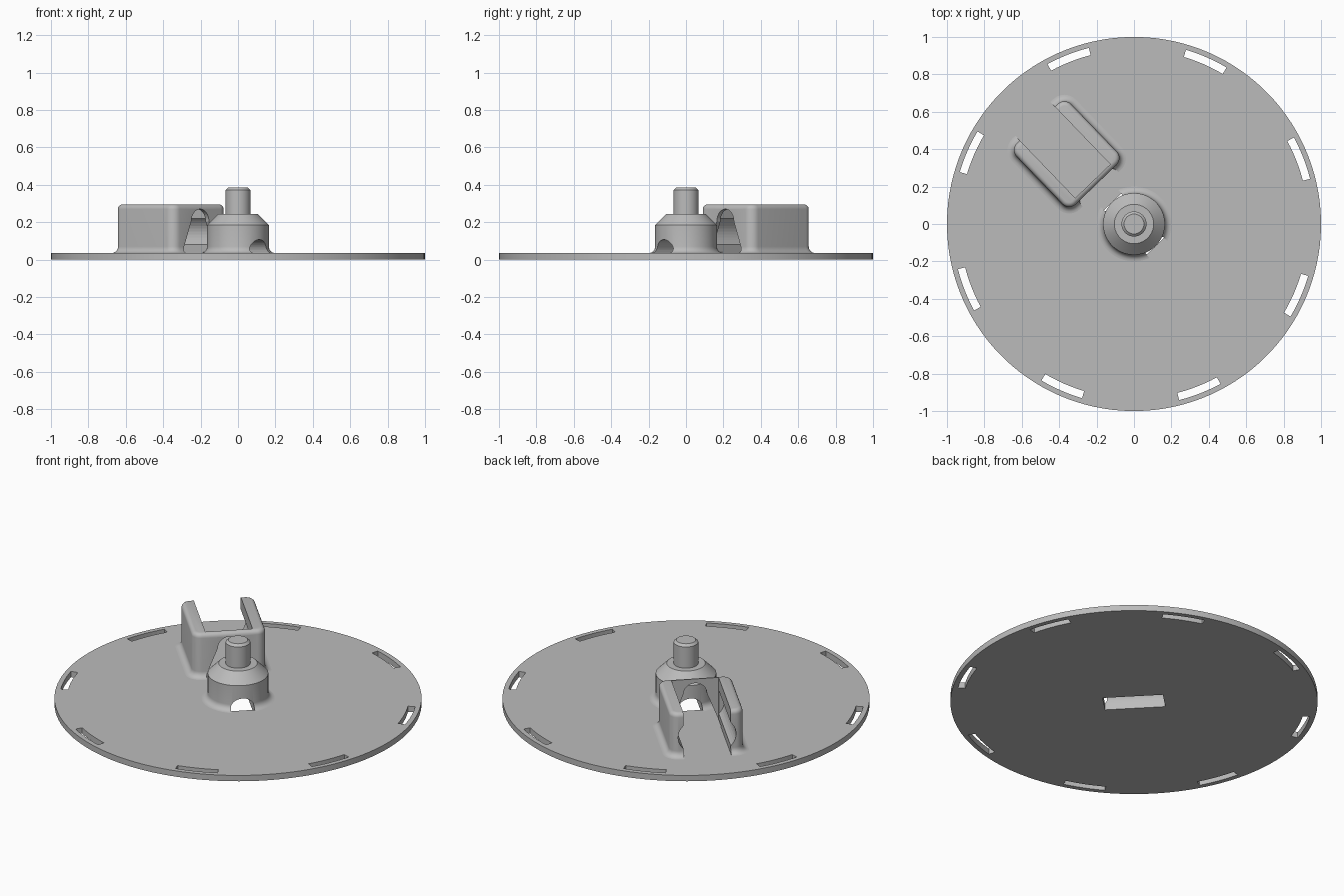
import bpy, bmesh
from math import sin, cos, pi, radians
from mathutils import Matrix

cube = bpy.data.objects.get("Cube")
if cube:
    bpy.data.objects.remove(cube)

grey = bpy.data.materials.new("plain grey")
grey.use_nodes = True
colour = (0.5, 0.5, 0.5, 1)
grey.diffuse_color = colour
grey.node_tree.nodes["Principled BSDF"].inputs["Base Color"].default_value = colour

TURN = Matrix.Rotation(radians(133.9), 4, 'Z')   # holder axis, local +x runs outward
PLATE = 0.035


def loft(name, stacks, turn=TURN):
    """Skin closed rings; several stacks give several closed shells."""
    bm = bmesh.new()
    for rings in stacks:
        rows = [[bm.verts.new(p) for p in ring] for ring in rings]
        for a, b in zip(rows, rows[1:]):
            for i in range(len(a)):
                j = (i + 1) % len(a)
                bm.faces.new((a[i], a[j], b[j], b[i]))
        bm.faces.new(rows[0])
        bm.faces.new(rows[-1])
    bmesh.ops.recalc_face_normals(bm, faces=bm.faces)
    mesh = bpy.data.meshes.new(name)
    bm.to_mesh(mesh)
    bm.free()
    mesh.transform(turn)
    mesh.materials.append(grey)
    obj = bpy.data.objects.new(name, mesh)
    bpy.context.collection.objects.link(obj)
    return obj


def circle(r, z, n=96):
    return [(r * cos(2 * pi * i / n), r * sin(2 * pi * i / n), z) for i in range(n)]


def rounded_rect(x0, x1, y, r, z, n=8):
    pts = []
    for k, (cx, cy) in enumerate(((x1 - r, y - r), (x0 + r, y - r),
                                  (x0 + r, r - y), (x1 - r, r - y))):
        for i in range(n + 1):
            a = pi / 2 * (k + i / n)
            pts.append((cx + r * cos(a), cy + r * sin(a), z))
    return pts


def along(profile, x0, x1):
    return [[(x, y, z) for y, z in profile] for x in (x0, x1)]


def arch(half, r, zc, foot, n=24):
    """Round-topped opening whose sides run down to a foot of given half width."""
    top = [(r * cos(pi * i / n), zc + r * sin(pi * i / n)) for i in range(n + 1)]
    return [(half, foot)] + top + [(-half, foot)]


def cut(obj, *cutters):
    for c in cutters:
        c.hide_render = True
        c.hide_set(True)
        mod = obj.modifiers.new(c.name, 'BOOLEAN')
        mod.operation, mod.solver, mod.object = 'DIFFERENCE', 'EXACT', c


def smooth(obj, angle=30):
    bpy.ops.object.select_all(action='DESELECT')
    obj.select_set(True)
    bpy.context.view_layer.objects.active = obj
    bpy.ops.object.shade_smooth_by_angle(angle=radians(angle))


def fillet(r, n=6):
    """Concave skirt: (outward offset, height above plate)."""
    return [(r * (1 - sin(pi / 2 * i / n)), r * (1 - cos(pi / 2 * i / n)))
            for i in range(n + 1)]


# Base disc with eight rim slots and a slot under the hub
disc = loft("base_disc", [[circle(1, 0, 128), circle(1, PLATE, 128)]])
slots = []
for k in range(8):
    angles = [radians(21.4 + 45 * k - 7 + 14 * i / 6) for i in range(7)]
    outline = [(0.972, a) for a in angles] + [(0.932, a) for a in reversed(angles)]
    slots.append([[(r * cos(a), r * sin(a), z) for r, a in outline] for z in (-0.1, 0.1)])
rim_slots = loft("rim_slot_cutter", slots, Matrix())
hub_slot = loft("hub_slot_cutter", [along(arch(0.065, 0.065, 0.1, -0.1), -0.165, 0.165)])
cut(disc, rim_slots, hub_slot)

# Hub: filleted foot, drum, cone and chamfered pin in one turned profile
profile = [(0.2, 0.02)] + [(0.165 + o, PLATE + h) for o, h in fillet(0.035)]
profile += [(0.165, 0.185), (0.105, 0.245), (0.067, 0.245), (0.067, 0.372), (0.053, 0.385)]
hub = loft("hub_and_pin", [[circle(r, z) for r, z in profile]])
tunnel = loft("hub_tunnel_cutter", [along(arch(0.065, 0.065, 0.042, -0.1), -0.3, 0.3)])
cut(hub, tunnel)

# U-shaped holder: rounded block with a flared foot and softened top
levels = [(0.035, 0.02)] + [(o, PLATE + h) for o, h in fillet(0.035)]
levels += [(-0.025 * (1 - cos(pi / 2 * i / 5)), 0.27 + 0.025 * sin(pi / 2 * i / 5))
           for i in range(6)]
block = [rounded_rect(0.292 - o, 0.745 + o, 0.202 + o, 0.05 + o, z) for o, z in levels]
holder = loft("u_holder", [block])
FLOOR = 0.03
channel = loft("channel_cutter", [along([(0.13, FLOOR), (0.13, 0.5), (-0.13, 0.5),
                                         (-0.13, FLOOR)], 0.318, 0.9)])
doorway = loft("doorway_cutter", [along(arch(0.135, 0.065, 0.205, FLOOR), 0.2, 0.4)])
bore = loft("bore_cutter", [along([(0.16 * cos(2 * pi * i / 48), max(FLOOR, 0.15 + 0.12 * sin(2 * pi * i / 48)))
                                   for i in range(48)], 0.325, 0.91)])
cut(holder, channel, doorway, bore)

for part in (disc, hub, holder):
    smooth(part)
